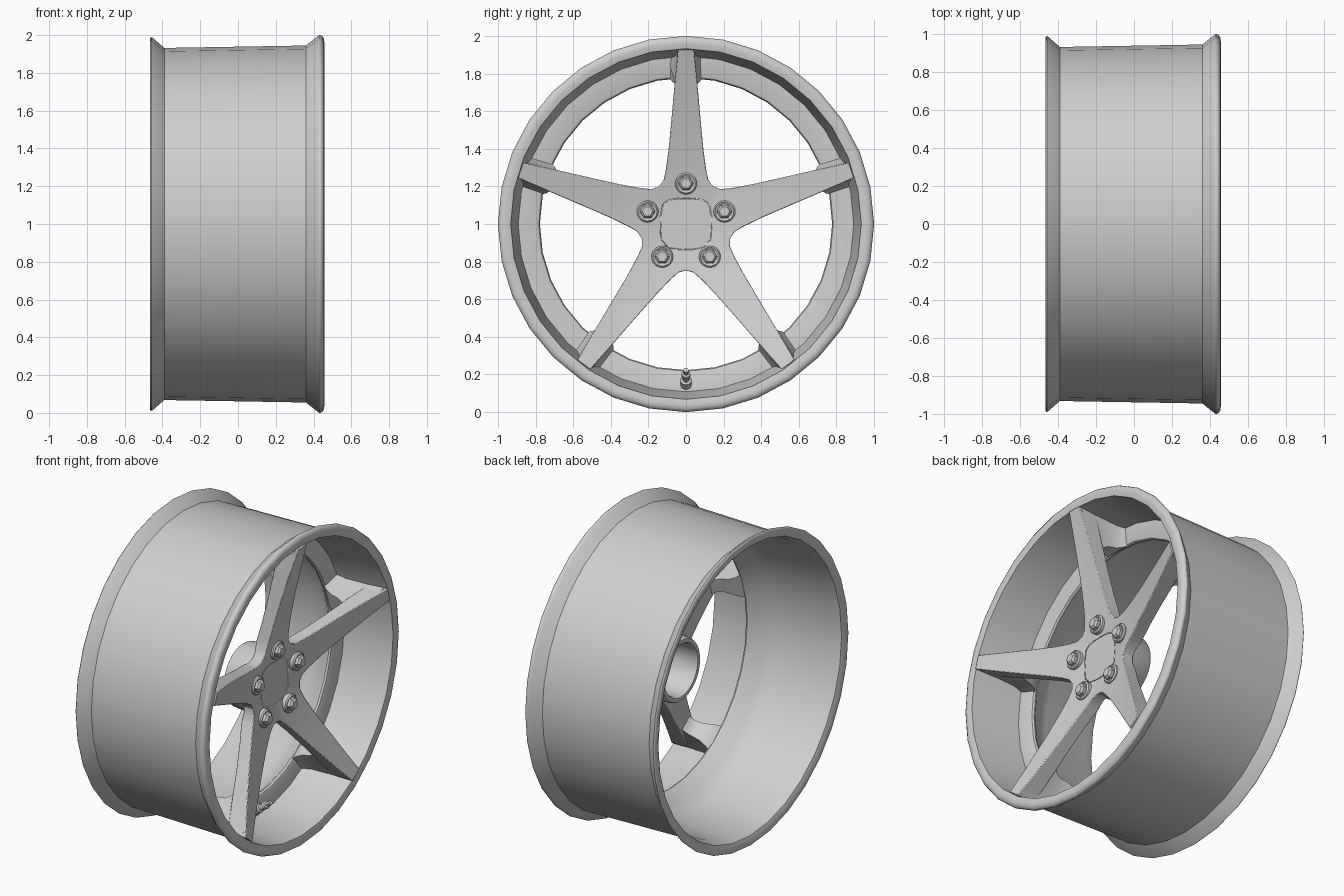
import bpy, bmesh, math
from mathutils import Vector

cube = bpy.data.objects.get("Cube")
if cube:
    bpy.data.objects.remove(cube, do_unlink=True)

metal = bpy.data.materials.new("light grey metal")
metal.use_nodes = True
metal.diffuse_color = (0.62, 0.62, 0.62, 1)
metal.node_tree.nodes["Principled BSDF"].inputs["Base Color"].default_value = (0.62, 0.62, 0.62, 1)

AXIS_Z = 1.0
SPOKES = 5
STEP = math.tau / SPOKES


def finish(name, bm, angle=30, bevel=0):
    """Turn a bmesh centred on the axle into a shaded object."""
    bmesh.ops.recalc_face_normals(bm, faces=bm.faces)
    mesh = bpy.data.meshes.new(name)
    bm.to_mesh(mesh)
    bm.free()
    mesh.materials.append(metal)
    ob = bpy.data.objects.new(name, mesh)
    ob.location.z = AXIS_Z
    bpy.context.collection.objects.link(ob)
    if bevel:
        mod = ob.modifiers.new("soft edges", 'BEVEL')
        mod.width, mod.segments = bevel, 2
        mod.limit_method, mod.angle_limit = 'ANGLE', math.radians(40)
    bpy.ops.object.select_all(action='DESELECT')
    ob.select_set(True)
    bpy.context.view_layer.objects.active = ob
    bpy.ops.object.shade_smooth_by_angle(angle=math.radians(angle))
    return ob


def lathe(name, profile, sides, angle=30, place=(0, 0, 0)):
    """Closed (x, radius) profile turned about the x axis."""
    bm = bmesh.new()
    rings = []
    for i in range(sides):
        a = math.tau * i / sides
        rings.append([bm.verts.new((x, r * math.cos(a), r * math.sin(a))) for x, r in profile])
    n = len(profile)
    for i in range(sides):
        p, q = rings[i], rings[(i + 1) % sides]
        for j in range(n):
            k = (j + 1) % n
            bm.faces.new((p[j], p[k], q[k], q[j]))
    bmesh.ops.remove_doubles(bm, verts=bm.verts, dist=1e-5)
    ob = finish(name, bm, angle)
    ob.location += Vector(place)
    return ob


def polar(r, a, w=0.0):
    """Point at radius r along angle a, shifted sideways by w."""
    return (r * math.cos(a) - w * math.sin(a), r * math.sin(a) + w * math.cos(a))


def lerp_table(table, r):
    for (r0, x0), (r1, x1) in zip(table, table[1:]):
        if r <= r1:
            return x0 + (x1 - x0) * max(0, (r - r0) / (r1 - r0))
    return table[-1][1]


# Rim: outer barrel, rolled flanges, inner barrel and the flat ledge ring
REAR_LIP = [(-0.455, 0.93), (-0.466, 0.955), (-0.467, 0.977),
            (-0.464, 0.986), (-0.459, 0.99), (-0.452, 0.986)]
FRONT_LIP = [(0.42, 0.993), (0.43, 1.0), (0.437, 1.0), (0.447, 0.994), (0.455, 0.981),
             (0.457, 0.962), (0.45, 0.932)]
LEDGE = [(0.13, 0.892), (0.125, 0.795), (0.12, 0.783), (0.108, 0.777), (0.095, 0.781),
         (0.03, 0.845), (-0.06, 0.88)]
lathe("rim", REAR_LIP + [(-0.39, 0.932), (0.36, 0.945)] + FRONT_LIP + LEDGE
      + [(-0.39, 0.912)], 32, 37)

# Star: hub plate and five tapering spokes as one sheet, given thickness
FRONT = [(0.13, 0.26), (0.3, 0.285), (0.5, 0.335), (0.7, 0.39), (0.92, 0.46)]
BACK = [(0.13, 0.21), (0.3, 0.2), (0.5, 0.25), (0.7, 0.285), (0.92, 0.33)]
STATIONS = [(0.4, 0.092), (0.55, 0.078), (0.75, 0.06), (0.925, 0.043)]

bm = bmesh.new()


def sheet_vert(y, z):
    return bm.verts.new((lerp_table(FRONT, math.hypot(y, z)), y, z))


outer, inner = [], []
for s in range(SPOKES):
    a = math.pi / 2 + s * STEP
    ring = [polar(0.29, a, w) for w in (-0.107, 0, 0.107)]
    ring += [polar(r, a + math.radians(d)) for r, d in ((0.262, 27), (0.247, 36), (0.262, 45))]
    for y, z in ring:
        outer.append(sheet_vert(y, z))
        t = math.atan2(z, y)
        # Rounded square centre pad
        k = 0.135 / (abs(math.cos(t)) ** 4 + abs(math.sin(t)) ** 4) ** 0.25
        inner.append(bm.verts.new((FRONT[0][1], k * math.cos(t), k * math.sin(t))))
count = len(outer)
for i in range(count):
    j = (i + 1) % count
    bm.faces.new((inner[i], outer[i], outer[j], inner[j]))
pad = bm.faces.new(inner)
bmesh.ops.inset_individual(bm, faces=[pad], thickness=0.012)
for s in range(SPOKES):
    a = math.pi / 2 + s * STEP
    row = outer[s * 6:s * 6 + 3]
    for r, w in STATIONS:
        new = [sheet_vert(*polar(r, a, side * w)) for side in (-1, 0, 1)]
        for i in range(2):
            bm.faces.new((row[i], new[i], new[i + 1], row[i + 1]))
        row = new
ext = bmesh.ops.extrude_face_region(bm, geom=bm.faces[:], use_keep_orig=True)
for v in ext["geom"]:
    if isinstance(v, bmesh.types.BMVert):
        v.co.x = lerp_table(BACK, math.hypot(v.co.y, v.co.z))
finish("spoke_star", bm, 30, 0.008)

# Legs: carry each spoke tip straight back to the ledge ring, flaring where they meet it
LEG = [(0.66, 0.3), (0.715, 0.27), (0.735, 0.235), (0.742, 0.18), (0.757, 0.135),
       (0.782, 0.105), (0.86, 0.1), (0.9, 0.14), (0.9, 0.18), (0.91, 0.3), (0.91, 0.44)]
for s in range(SPOKES):
    a = math.pi / 2 + s * STEP
    bm = bmesh.new()
    rows = []
    for r, x in LEG:
        w = 0.047 + 2.0 * max(0, 0.24 - x) ** 2 + 0.03 * max(0, 0.3 - x)
        rows.append([bm.verts.new((x, *polar(r, a, side * w))) for side in (-1, 1)])
    for side in (0, 1):
        bm.faces.new([row[side] for row in rows])
    for p, q in zip(rows, rows[1:] + rows[:1]):
        bm.faces.new((p[0], q[0], q[1], p[1]))
    bmesh.ops.triangulate(bm, faces=[f for f in bm.faces if len(f.verts) > 4])
    finish(f"spoke_leg_{s + 1}", bm, 40)

# Hub barrel behind the star, with an open bore
lathe("hub_barrel", [(0.23, 0.215), (0.05, 0.2), (0.035, 0.193), (0.035, 0.17),
                     (0.05, 0.162), (0.22, 0.155)], 32)

# Lug nuts: round seat with a hexagonal head
for s in range(SPOKES):
    y, z = polar(0.215, math.pi / 2 + s * STEP)
    lathe(f"nut_seat_{s + 1}", [(0.25, 0), (0.25, 0.058), (0.287, 0.058), (0.295, 0.05),
                               (0.288, 0.04), (0.288, 0)], 20, place=(0, y, z))
    lathe(f"lug_nut_{s + 1}", [(0.27, 0), (0.27, 0.04), (0.306, 0.04), (0.318, 0.028),
                              (0.318, 0)], 6, place=(0, y, z))

# Tyre valve on the ledge ring
valve = lathe("valve_stem", [(-0.02, 0), (-0.02, 0.03), (0.025, 0.03), (0.03, 0.018),
                             (0.06, 0.018), (0.065, 0.024), (0.085, 0.024),
                             (0.09, 0.014), (0.12, 0.014), (0.12, 0)], 12,
              place=(0.135, 0, -0.845))
valve.rotation_euler.y = math.radians(-35)
